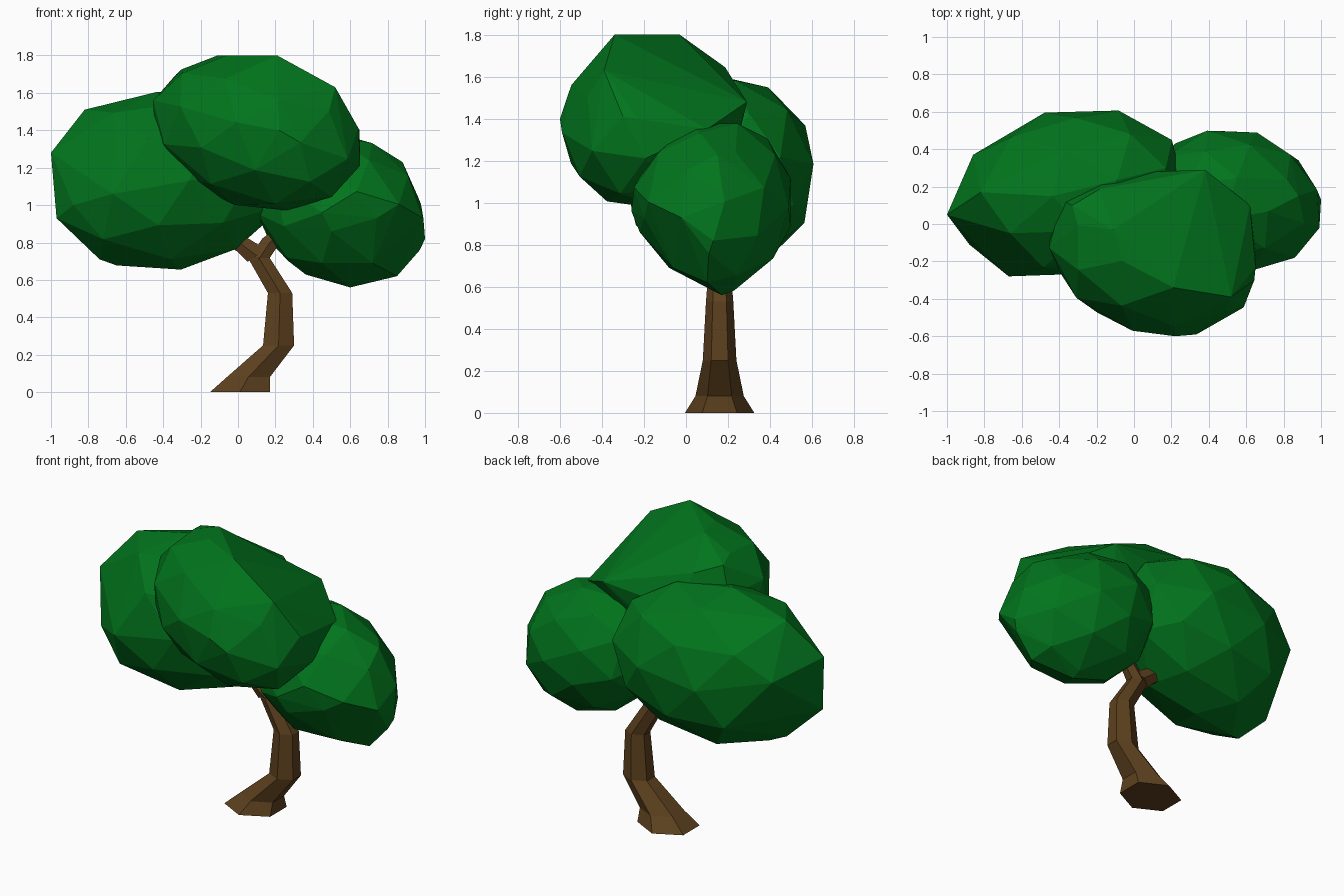
import bpy
import bmesh
from math import cos, sin, radians
from mathutils import Euler, Matrix, Vector

cube = bpy.data.objects.get("Cube")
if cube:
    bpy.data.objects.remove(cube, do_unlink=True)


def make_material(name, rgb):
    mat = bpy.data.materials.new(name)
    mat.use_nodes = True
    mat.diffuse_color = (*rgb, 1)
    bsdf = mat.node_tree.nodes["Principled BSDF"]
    bsdf.inputs["Base Color"].default_value = (*rgb, 1)
    bsdf.inputs["Roughness"].default_value = 0.9
    return mat


leaf_green = make_material("leaf green", (0.0005, 0.175, 0.012))
bark_brown = make_material("bark brown", (0.108, 0.052, 0.013))


def add_object(name, bm, mat):
    bmesh.ops.recalc_face_normals(bm, faces=bm.faces)
    mesh = bpy.data.meshes.new(name)
    bm.to_mesh(mesh)
    bm.free()
    mesh.materials.append(mat)
    obj = bpy.data.objects.new(name, mesh)
    bpy.context.collection.objects.link(obj)
    return obj


def foliage(name, center, radii, tilt, trim, reach, corners):
    """Faceted clump: tilted ellipsoid, trimmed beyond a plane and rebuilt with corners."""
    source = bmesh.new()
    rot = Euler([radians(a) for a in tilt]).to_matrix().to_4x4()
    place = Matrix.Translation(center) @ rot @ Matrix.Diagonal((*radii, 1))
    bmesh.ops.create_icosphere(source, subdivisions=2, radius=1.02, matrix=place)
    middle, normal = Vector(center), Vector(trim).normalized()
    points = [v.co.copy() for v in source.verts if (v.co - middle).dot(normal) < reach]
    source.free()

    bm = bmesh.new()
    for co in points + [Vector(c) for c in corners]:
        bm.verts.new(co)
    bmesh.ops.convex_hull(bm, input=bm.verts)
    loose = [v for v in bm.verts if not v.link_faces]
    bmesh.ops.delete(bm, geom=loose, context='VERTS')
    return add_object(name, bm, leaf_green)


def limb(name, rings):
    """Six-sided tube; each ring is x, z, half width, half depth, lean."""
    bm = bmesh.new()
    loops = []
    for x, z, wide, deep, lean in rings:
        loop = []
        for i in range(6):
            a = radians(30 + 60 * i)
            side = wide * cos(a) / cos(radians(30))
            co = Vector((x + side * cos(lean), 0.16 + deep * sin(a), z + side * sin(lean)))
            loop.append(bm.verts.new(co))
        loops.append(loop)
    for low, high in zip(loops, loops[1:]):
        for i in range(6):
            j = (i + 1) % 6
            bm.faces.new((low[i], low[j], high[j], high[i]))
    bm.faces.new(loops[0])
    bm.faces.new(loops[-1])
    return add_object(name, bm, bark_brown)


# Crown of three overlapping clumps: blunt end, ridged top, round side
foliage("right_foliage", (-0.37, 0.165, 1.13), (0.65, 0.435, 0.47), (0, -8, 14),
        (-1, 0, 0), 0.36,
        [(-1, 0.05, 1.28), (-0.97, 0.02, 0.93), (-0.82, 0.17, 1.51), (-0.86, 0.37, 1.2),
         (-0.88, -0.11, 1.0), (-0.74, 0.05, 0.71), (-0.67, -0.28, 1.06)])
foliage("top_foliage", (0.10, -0.16, 1.385), (0.583, 0.42, 0.395), (-8, 16, -17),
        (0.5, 0.52, 0.7), 0.25,
        [(-0.11, -0.03, 1.8), (0.21, -0.34, 1.8), (0.52, -0.39, 1.63), (0.65, -0.23, 1.4),
         (0.62, 0.1, 1.35), (0.38, 0.29, 1.48), (-0.33, 0.1, 1.7), (0.22, -0.6, 1.4)])
foliage("left_foliage", (0.54, 0.125, 0.98), (0.485, 0.375, 0.39), (0, 28, -18),
        (0, -1, -1), 0.29,
        [(0.88, 0.15, 1.23), (0.96, 0.17, 1.05), (1, 0.13, 0.82), (0.6, 0.17, 0.56),
         (0.45, -0.26, 0.96), (0.74, -0.2, 0.93), (0.5, -0.22, 0.86), (0.45, -0.08, 0.69),
         (0.72, -0.06, 0.69), (0.27, 0.05, 0.7), (0.85, 0.1, 0.62)])

# Crooked trunk with a flared foot, forking into two branches
limb("trunk", [
    (0.01, 0.00, 0.16, 0.165, 0),
    (0.055, 0.08, 0.115, 0.115, 0),
    (0.217, 0.25, 0.083, 0.08, 0),
    (0.225, 0.53, 0.065, 0.065, 0),
    (0.11, 0.72, 0.058, 0.05, 0),
])
limb("left_branch", [
    (0.11, 0.71, 0.055, 0.05, 0),
    (0.17, 0.80, 0.045, 0.04, -0.5),
    (0.28, 0.90, 0.03, 0.03, -0.6),
])
limb("right_branch", [
    (0.10, 0.73, 0.06, 0.05, 0.6),
    (0.02, 0.79, 0.045, 0.045, 1.0),
    (-0.09, 0.85, 0.04, 0.035, 1.1),
])
